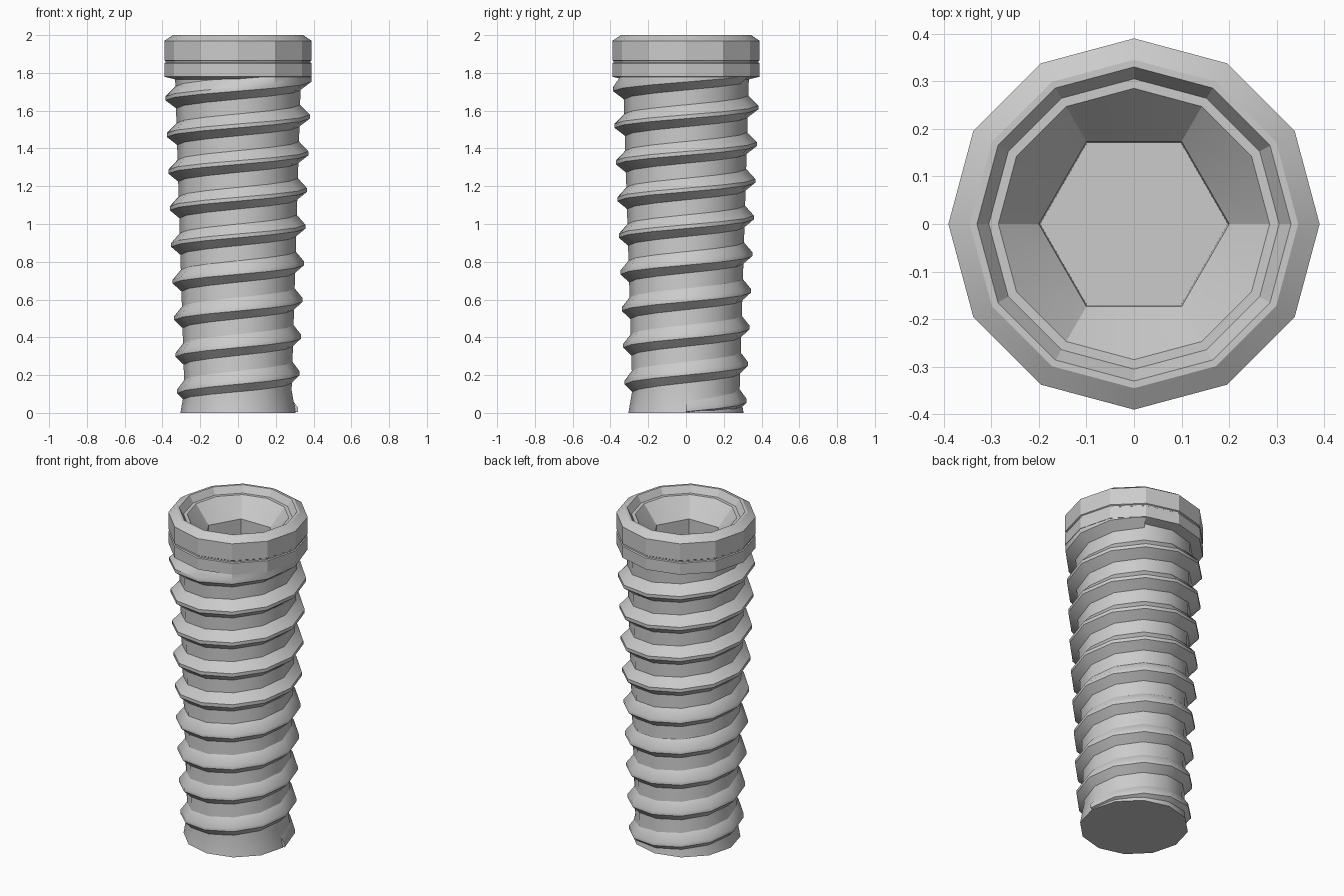
import bpy, bmesh, math

if "Cube" in bpy.data.objects:
    bpy.data.objects.remove(bpy.data.objects["Cube"])

SIDES = 12
PITCH = 0.194


def polar(r, angle, z):
    return (r * math.cos(angle), r * math.sin(angle), z)


def finish(bm, name, smooth_angle):
    bmesh.ops.remove_doubles(bm, verts=bm.verts, dist=1e-5)
    bmesh.ops.recalc_face_normals(bm, faces=bm.faces)
    mesh = bpy.data.meshes.new(name)
    bm.to_mesh(mesh)
    bm.free()
    obj = bpy.data.objects.new(name, mesh)
    bpy.context.collection.objects.link(obj)
    bpy.ops.object.select_all(action='DESELECT')
    obj.select_set(True)
    bpy.context.view_layer.objects.active = obj
    bpy.ops.object.shade_smooth_by_angle(angle=math.radians(smooth_angle))
    return obj


def lathe(name, profile, smooth_angle, cap_first=False, cap_last=False):
    """Revolve (radius, z, is_hexagon) points round z."""
    bm = bmesh.new()
    rings = []
    for r, z, hexagon in profile:
        ring = []
        for i in range(SIDES):
            rr = r * math.cos(math.pi / 6) if hexagon and i % 2 else r
            ring.append(bm.verts.new(polar(rr, i * math.tau / SIDES, z)))
        rings.append(ring)
    for a, b in zip(rings, rings[1:]):
        for i in range(SIDES):
            j = (i + 1) % SIDES
            bm.faces.new((a[i], a[j], b[j], b[i]))
    if cap_first:
        bm.faces.new(rings[0][::-1])
    if cap_last:
        bm.faces.new(rings[-1])
    return finish(bm, name, smooth_angle)


# Tapered shaft with a slightly flared foot
lathe("shaft", [(0.305, 0, False), (0.284, 0.12, False), (0.333, 1.775, False)],
      35, cap_first=True)

# Collar with fine groove, chamfered rim, stepped mouth and hexagonal socket
lathe("collar_and_socket", [
    (0.33, 1.765, False), (0.39, 1.78, False), (0.39, 1.85, False),
    (0.384, 1.854, False), (0.384, 1.862, False), (0.39, 1.866, False),
    (0.39, 1.97, False), (0.345, 2.0, False), (0.33, 2.0, False),
    (0.305, 1.96, False), (0.285, 1.96, False),
    (0.2, 1.85, True), (0.197, 1.5, True)], 25, cap_last=True)

# Helical thread winding up the shaft and running out into the collar
bm = bmesh.new()
sections = []
for k in range(int(9.3 * SIDES)):
    angle = k * math.tau / SIDES
    crest_z = 0.016 + PITCH * k / SIDES
    root = 0.275 + 0.03 * crest_z
    crest = 0.318 + 0.04 * min(crest_z, 1.75)
    top_r = crest if crest_z > 1.715 else root
    section = [(root, -0.055), (crest, -0.01), (crest, 0.01), (top_r, 0.07), (root, 0.07)]
    sections.append([bm.verts.new(polar(r, angle, min(max(crest_z + dz, 0.0), 1.82)))
                     for r, dz in section])
for a, b in zip(sections, sections[1:]):
    for i in range(4):
        bm.faces.new((a[i], b[i], b[i + 1], a[i + 1]))
bm.faces.new(sections[0])
bm.faces.new(sections[-1][::-1])
finish(bm, "thread", 40)
